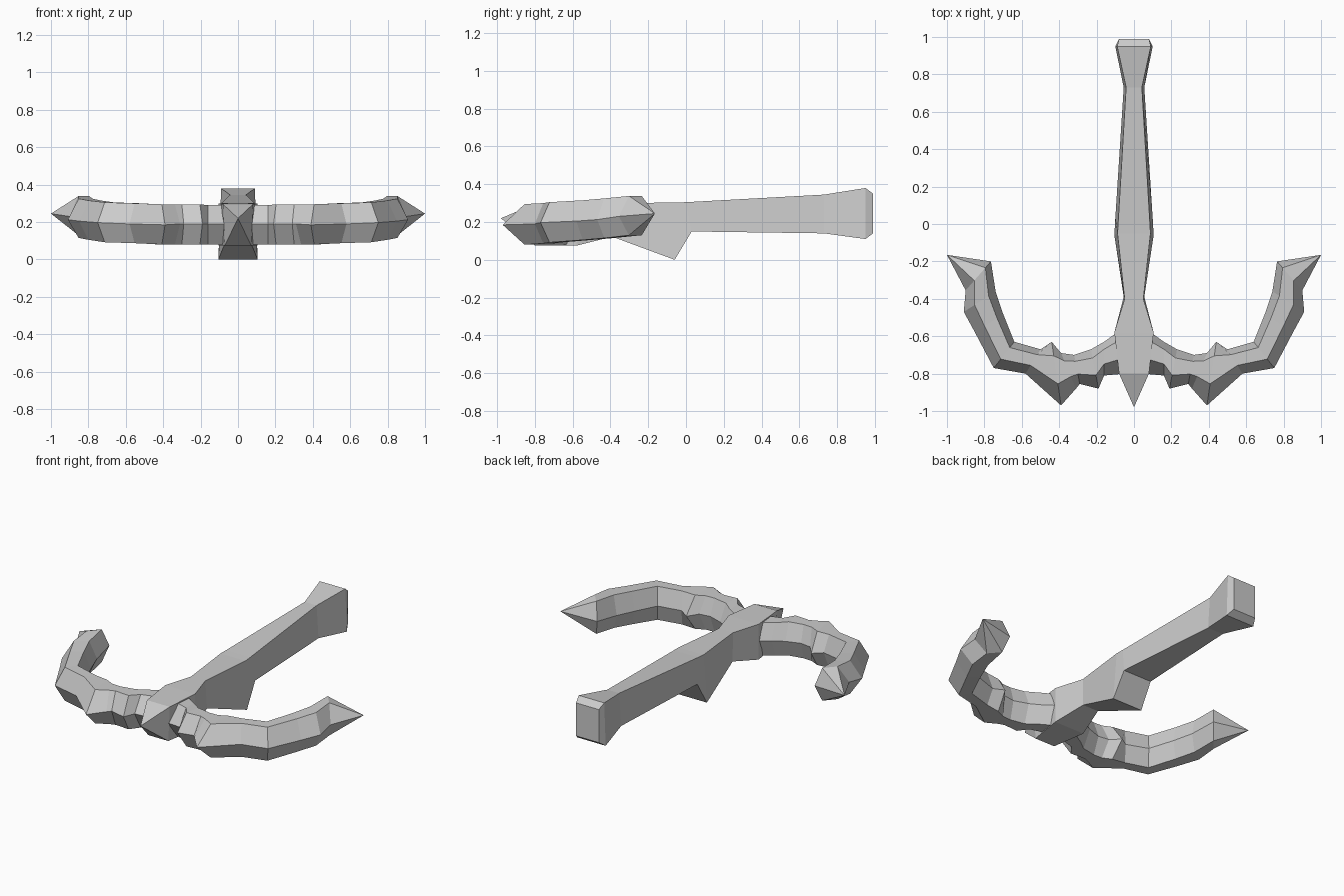
import bpy, bmesh
from mathutils import Vector


def loft(name, rings, tip):
    """Skin a chain of rings, cap the first and close the last to a point."""
    bm = bmesh.new()
    vs = [[bm.verts.new(p) for p in r] for r in rings]
    n = len(vs[0])
    for a, b in zip(vs, vs[1:]):
        for i in range(n):
            j = (i + 1) % n
            bm.faces.new((a[i], a[j], b[j], b[i]))
    bm.faces.new(vs[0])
    end = bm.verts.new(tip)
    for i in range(n):
        bm.faces.new((vs[-1][i], vs[-1][(i + 1) % n], end))
    bmesh.ops.recalc_face_normals(bm, faces=bm.faces)
    me = bpy.data.meshes.new(name)
    bm.to_mesh(me)
    bm.free()
    ob = bpy.data.objects.new(name, me)
    bpy.context.collection.objects.link(ob)
    return ob


# Stock with flared butt, trigger bump and pointed nose:
# top y, top z, top half width, bottom y, bottom z, bottom half width
stock = [
    (0.99, 0.35, 0.08, 0.99, 0.14, 0.08),
    (0.95, 0.38, 0.09, 0.95, 0.11, 0.10),
    (0.73, 0.345, 0.042, 0.73, 0.14, 0.055),
    (0.00, 0.305, 0.085, 0.03, 0.15, 0.10),
    (-0.05, 0.303, 0.088, -0.06, 0.0, 0.105),
    (-0.40, 0.30, 0.05, -0.39, 0.122, 0.055),
    (-0.58, 0.30, 0.105, -0.58, 0.075, 0.105),
    (-0.80, 0.295, 0.08, -0.80, 0.075, 0.07),
]
loft("stock",
     [[(-a, y, z), (a, y, z), (b, v, w), (-b, v, w)] for y, z, a, v, w, b in stock],
     (0, -0.98, 0.22))

# Bow limb stations: inner x, y, outer x, y, bottom z, middle z, top z
limb = [
    (0.05, -0.55, 0.05, -0.80, 0.08, 0.19, 0.29),
    (0.16, -0.63, 0.16, -0.81, 0.08, 0.19, 0.29),
    (0.23, -0.67, 0.19, -0.88, 0.08, 0.19, 0.295),
    (0.32, -0.70, 0.29, -0.855, 0.08, 0.19, 0.295),
    (0.39, -0.69, 0.31, -0.88, 0.08, 0.19, 0.295),
    (0.44, -0.63, 0.39, -0.97, 0.08, 0.185, 0.295),
    (0.50, -0.67, 0.58, -0.80, 0.087, 0.19, 0.30),
    (0.64, -0.63, 0.75, -0.77, 0.092, 0.197, 0.305),
    (0.70, -0.48, 0.85, -0.58, 0.105, 0.205, 0.315),
    (0.74, -0.36, 0.91, -0.47, 0.115, 0.213, 0.325),
    (0.765, -0.20, 0.90, -0.355, 0.13, 0.23, 0.338),
]
for side, sx in (("left", -1), ("right", 1)):
    rings = []
    for ix, iy, ox, oy, lo, mid, hi in limb:
        a, b = Vector((ix * sx, iy, 0)), Vector((ox * sx, oy, 0))
        section = [(0, mid), (0.22, hi), (0.66, hi), (1, mid), (0.66, lo), (0.22, lo)]
        rings.append([a.lerp(b, t) + Vector((0, 0, z)) for t, z in section])
    loft("bow_limb_" + side, rings, (1.0 * sx, -0.165, 0.245))
